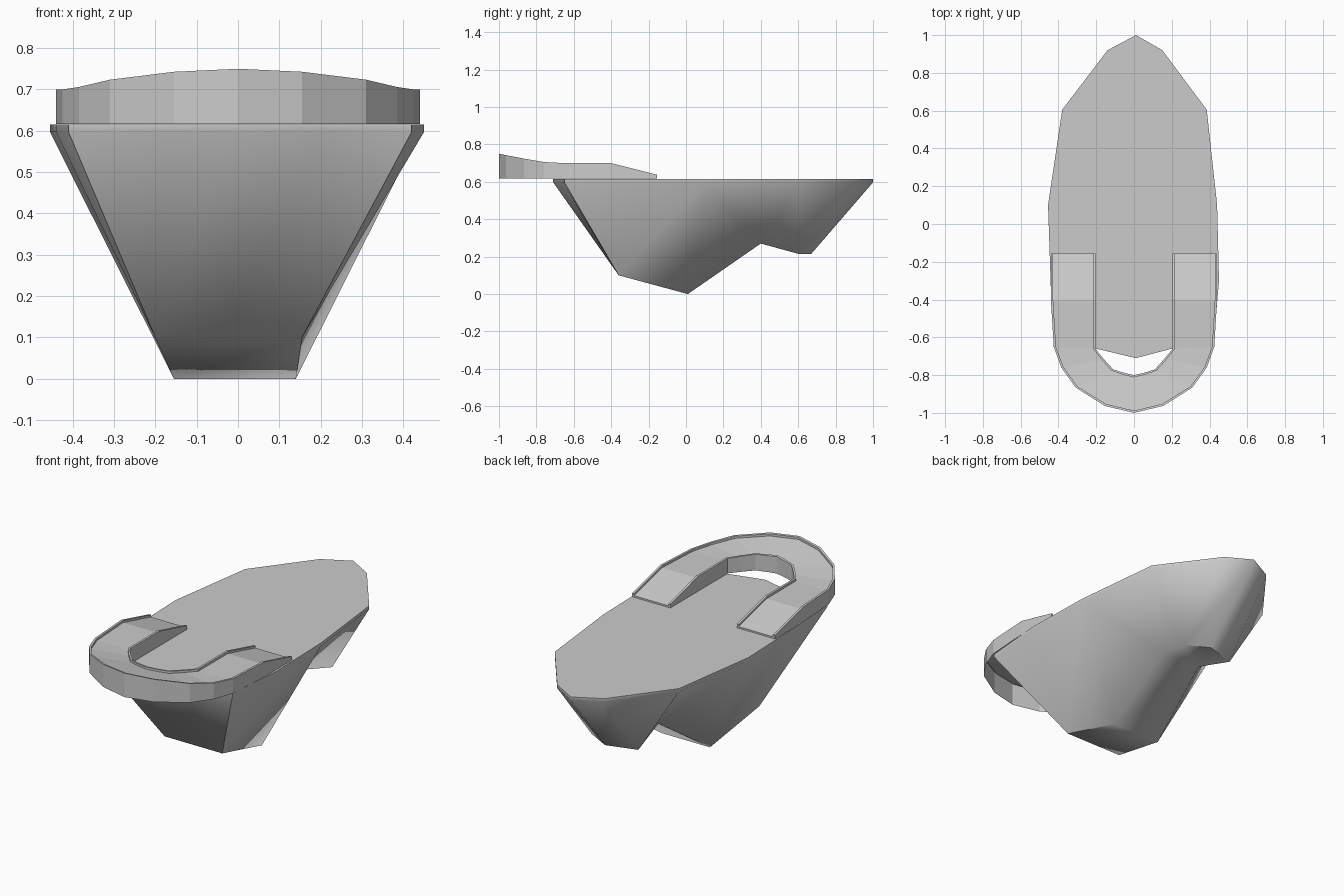
import bpy, bmesh, math
from mathutils import Vector

if "Cube" in bpy.data.objects:
    bpy.data.objects.remove(bpy.data.objects["Cube"])


def finish(name, bm, smooth_angle=None):
    bmesh.ops.remove_doubles(bm, verts=bm.verts, dist=1e-5)
    bmesh.ops.recalc_face_normals(bm, faces=bm.faces)
    mesh = bpy.data.meshes.new(name)
    bm.to_mesh(mesh)
    bm.free()
    ob = bpy.data.objects.new(name, mesh)
    bpy.context.collection.objects.link(ob)
    if smooth_angle:
        bpy.ops.object.select_all(action='DESELECT')
        ob.select_set(True)
        bpy.context.view_layer.objects.active = ob
        bpy.ops.object.shade_smooth_by_angle(angle=math.radians(smooth_angle))
    return ob


# Body: flat deck outline (counter-clockwise from the front tip)
deck = [(.01, -.71), (.2, -.66), (.42, -.65), (.45, -.3), (.44, .1),
        (.385, .605), (.15, .92), (.01, 1), (-.14, .92), (-.38, .605),
        (-.455, .1), (-.44, -.35), (-.41, -.66), (-.2, -.66)]
# Lower ring along the underside: front, keel, saddle, rear lobe
low = [(-.02, -.36, .1), (.155, -.36, .1), (.14, .01, 0), (.13, .4, .27),
       (.16, .6, .215), (.03, .67, .215), (-.14, .62, .215),
       (-.11, .4, .27), (-.155, .01, 0), (-.2, -.36, .1)]
# Which deck point meets which lower point around the hull
pairs = [(0, 0), (1, 1), (2, 1), (3, 1), (4, 2), (4, 3), (5, 3), (5, 4),
         (6, 4), (7, 5), (8, 6), (9, 6), (9, 7), (10, 7), (10, 8),
         (11, 9), (12, 9), (13, 9), (0, 0)]

bm = bmesh.new()
top = [bm.verts.new((x, y, .615)) for x, y in deck]
rim = [bm.verts.new((x, y, .597)) for x, y in deck]
bot = [bm.verts.new(p) for p in low]
bm.faces.new(top)
for i in range(len(deck)):
    j = (i + 1) % len(deck)
    bm.faces.new((rim[i], rim[j], top[j], top[i]))
for (a, b), (c, d) in zip(pairs, pairs[1:]):
    ring = [bot[b]] + ([bot[d]] if d != b else []) + [rim[c]] + ([rim[a]] if a != c else [])
    bm.faces.new(ring)
for ids in ((0, 1, 2, 8, 9), (2, 3, 7, 8), (3, 4, 5, 6, 7)):
    bm.faces.new([bot[i] for i in ids])
finish("hull", bm, 60)


# U-shaped raised collar at the front: hollow below, thin lip round a sunken top
def height(y):
    keys = [(-1, .75), (-.78, .707), (-.65, .70), (-.4, .70), (-.155, .638)]
    for (y0, z0), (y1, z1) in zip(keys, keys[1:]):
        if y <= y1:
            return z0 + (z1 - z0) * (y - y0) / (y1 - y0)
    return keys[-1][1]


half = [((.44, -.155), (.205, -.155)), ((.44, -.4), (.205, -.4)),
        ((.425, -.65), (.205, -.66)), ((.385, -.76), (.16, -.715)),
        ((.31, -.865), (.11, -.77)), ((.155, -.963), (.055, -.787)),
        ((0, -1), (0, -.8))]
stations = half + [((-a[0], a[1]), (-b[0], b[1])) for a, b in half[-2::-1]]
LIP, SINK = .012, .012

bm = bmesh.new()
rows = []
for o, i in stations:
    o, i = Vector(o), Vector(i)
    d = (i - o).normalized() * LIP
    pts = [(o, None), (o, 0), (o + d, 0), (o + d, SINK),
           (i - d, SINK), (i - d, 0), (i, 0), (i, None)]
    rows.append([bm.verts.new((p.x, p.y, .617 if s is None else height(p.y) - s))
                 for p, s in pts])
for r, s in zip(rows, rows[1:]):
    for k in range(7):
        bm.faces.new((r[k], r[k + 1], s[k + 1], s[k]))
for r in (rows[0], rows[-1]):
    bm.faces.new(r)
finish("front_collar", bm)
